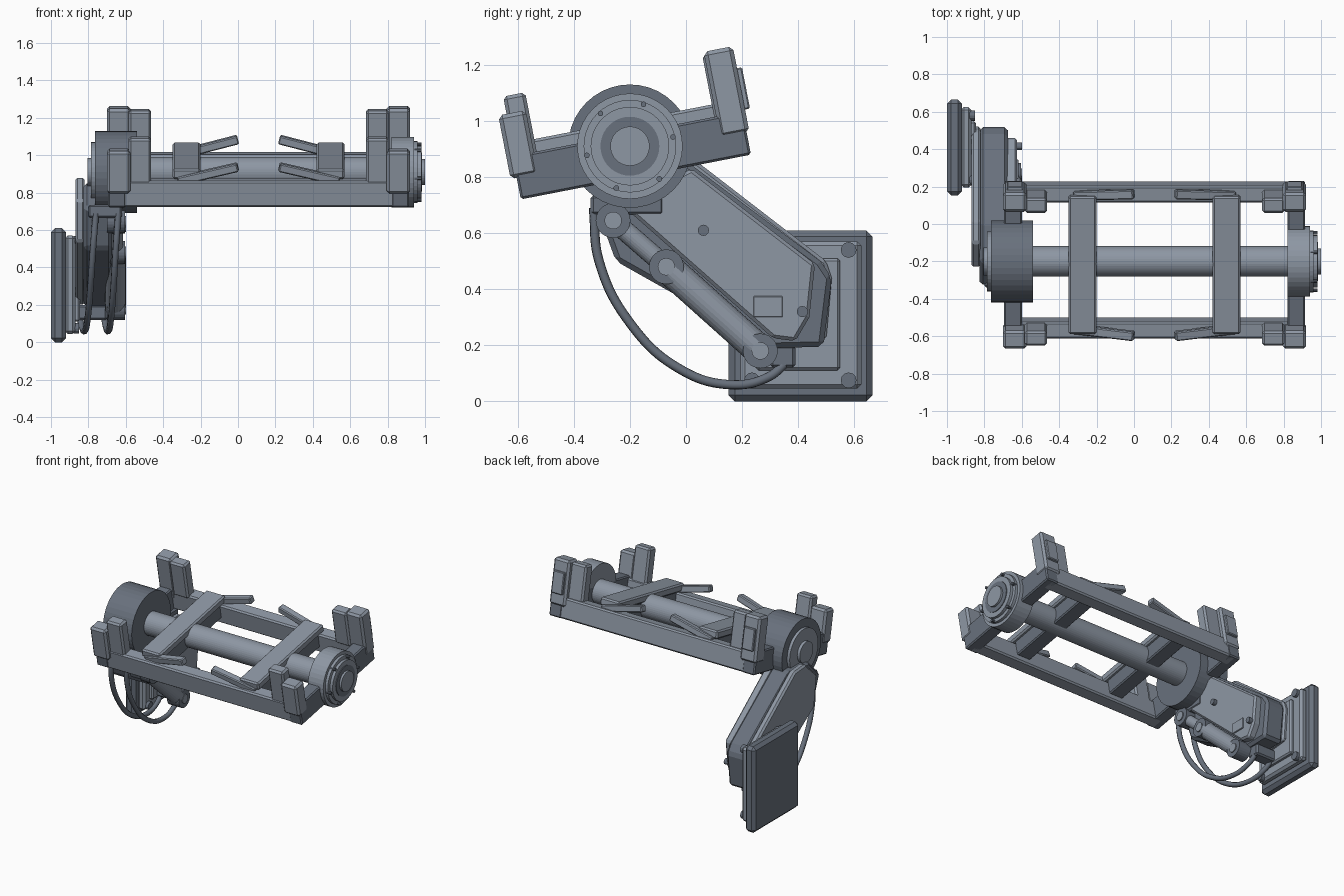
import bpy, bmesh, math
from mathutils import Matrix, Vector

cube = bpy.data.objects.get("Cube")
if cube:
    bpy.data.objects.remove(cube, do_unlink=True)


def material(name, rgb):
    m = bpy.data.materials.new(name)
    m.use_nodes = True
    m.diffuse_color = (*rgb, 1)
    m.node_tree.nodes["Principled BSDF"].inputs["Base Color"].default_value = (*rgb, 1)
    return m


LIGHT = material("light steel", (0.27, 0.31, 0.37))
DARK = material("dark steel", (0.14, 0.165, 0.205))

AXIS = Vector((0, -0.2, 0.91))          # pivot of the tilting cradle
TILT = Matrix.Translation(AXIS) @ Matrix.Rotation(math.radians(11), 4, 'X')
MID = 0.11                              # cradle symmetry plane


def finish(name, bm, mat, bevel=0.0, matrix=None):
    bmesh.ops.recalc_face_normals(bm, faces=bm.faces)
    me = bpy.data.meshes.new(name)
    bm.to_mesh(me)
    bm.free()
    me.materials.append(mat)
    ob = bpy.data.objects.new(name, me)
    bpy.context.collection.objects.link(ob)
    if matrix:
        ob.matrix_world = matrix
    if bevel:
        mod = ob.modifiers.new("edge", 'BEVEL')
        mod.width = bevel
        mod.segments = 1
    return ob


def box(name, xs, ys, zs, mat, bevel=0.01, matrix=None):
    bm = bmesh.new()
    bmesh.ops.create_cube(bm, size=1)
    for v in bm.verts:
        v.co = [sum(r) / 2 + c * abs(r[1] - r[0]) for r, c in zip((xs, ys, zs), v.co)]
    return finish(name, bm, mat, bevel, matrix)


def rod(name, p, q, radius, mat, sides=24, bevel=0.0):
    p, q = Vector(p), Vector(q)
    bm = bmesh.new()
    bmesh.ops.create_cone(bm, cap_ends=True, segments=sides, radius1=radius,
                          radius2=radius, depth=(q - p).length)
    turn = (q - p).to_track_quat('Z', 'Y').to_matrix().to_4x4()
    bm.transform(Matrix.Translation((p + q) / 2) @ turn)
    return finish(name, bm, mat, bevel)


def disc(name, x0, x1, radius, mat, centre=(AXIS.y, AXIS.z), sides=40):
    return rod(name, (x0, *centre), (x1, *centre), radius, mat, sides)


def slab(name, outline, x0, x1, mat, bevel=0.012):
    bm = bmesh.new()
    face = bm.faces.new([bm.verts.new((x0, y, z)) for y, z in outline])
    ext = bmesh.ops.extrude_face_region(bm, geom=[face])
    for v in ext["geom"]:
        if isinstance(v, bmesh.types.BMVert):
            v.co.x = x1
    return finish(name, bm, mat, bevel)


def both(x0, x1):
    """An x range and its mirror across the cradle centre."""
    return (("left", (x0, x1)), ("right", (2 * MID - x1, 2 * MID - x0)))


# Cradle frame
for end, s in (("front", -1), ("back", 1)):
    ys = sorted((s * 0.325, s * 0.415))
    box(end + "_rail", (-0.66, 0.88), ys, (-0.112, 0.03), LIGHT, 0.01, TILT)
for side, xs in both(0.82, 0.915):
    box(side + "_end_beam", xs, (-0.418, 0.418), (-0.112, 0.045), DARK, 0.008, TILT)

# Cross planks with lower beams
for side, xs in both(0.42, 0.57):
    box(side + "_plank", xs, (-0.38, 0.37), (0.035, 0.09), LIGHT, 0.01, TILT)
    box(side + "_under_beam", (xs[0] + 0.02, xs[1] - 0.02), (-0.33, 0.33),
        (-0.07, 0.04), DARK, 0.008, TILT)

# Corner pads
for side, xs in both(0.795, 0.92):
    box(side + "_front_pad", xs, (-0.44, -0.34), (-0.034, 0.197), LIGHT, 0.014, TILT)
    box(side + "_back_pad", xs, (0.322, 0.428), (-0.032, 0.28), LIGHT, 0.014, TILT)
    inner = (xs[0] + 0.02, xs[1] - 0.02)
    box(side + "_back_pad_plate", inner, (0.42, 0.446), (0.05, 0.2), LIGHT, 0.005, TILT)
for side, xs in both(0.685, 0.805):
    box(side + "_front_inner_pad", xs, (-0.41, -0.33), (0.01, 0.26), LIGHT, 0.012, TILT)
    box(side + "_back_inner_pad", xs, (0.315, 0.395), (0.01, 0.27), LIGHT, 0.012, TILT)

# Sloping fingers rising toward the middle
for side, d in (("left", 1), ("right", -1)):
    for end, s in (("front", -1), ("back", 1)):
        place = (TILT @ Matrix.Translation((MID + d * 0.27, s * 0.375, 0.063))
                 @ Matrix.Rotation(d * math.radians(14), 4, 'Y')
                 @ Matrix.Rotation(-s * d * math.radians(4), 4, 'Z'))
        box(f"{side}_{end}_finger", (-0.165, 0.165), (-0.025, 0.025),
            (-0.023, 0.023), LIGHT, 0.006, place)

# Central tube, drum and bearing
disc("tube", -0.6, 0.88, 0.082, LIGHT)
disc("drum", -0.765, -0.54, 0.22, DARK)
disc("drum_cap", -0.785, -0.76, 0.16, LIGHT)
disc("drum_hub", -0.805, -0.78, 0.075, LIGHT)
disc("bearing", 0.82, 0.94, 0.188, LIGHT)
disc("bearing_step", 0.935, 0.96, 0.165, LIGHT)
disc("bearing_cap", 0.955, 0.98, 0.14, LIGHT)
disc("bearing_recess", 0.97, 0.985, 0.105, DARK)
disc("bearing_hub", 0.975, 1.0, 0.07, LIGHT)
for i in range(6):
    a = math.radians(12 + 60 * i)
    spot = (AXIS.y + 0.157 * math.cos(a), AXIS.z + 0.157 * math.sin(a))
    disc(f"bearing_bolt_{i + 1}", 0.945, 0.98, 0.01, DARK, spot, 10)

# Wall base
box("base_plate", (-1, -0.92), (0.152, 0.665), (0, 0.61), DARK, 0.022)
box("base_step", (-0.925, -0.87), (0.195, 0.625), (0.045, 0.57), LIGHT, 0.015)
box("base_inner_plate", (-0.88, -0.845), (0.25, 0.55), (0.11, 0.51), LIGHT, 0.01)
for i, y in enumerate((0.235, 0.58)):
    for j, z in enumerate((0.075, 0.54)):
        disc(f"base_bolt_{i}{j}", -0.88, -0.85, 0.028, DARK, (y, z), 12)

# Arm
slab("arm_back_plate", [(-0.1, 0.88), (0.02, 0.87), (0.5, 0.5), (0.52, 0.44), (0.5, 0.22),
                        (0.3, 0.2), (-0.2, 0.54), (-0.23, 0.76)], -0.87, -0.82, LIGHT)
slab("arm_body", [(-0.33, 0.72), (-0.2, 0.85), (0.01, 0.85), (0.48, 0.5), (0.52, 0.44),
                  (0.49, 0.195), (0.3, 0.19), (-0.25, 0.5)], -0.825, -0.675, DARK, 0.018)
slab("arm_front_panel", [(-0.16, 0.74), (0.02, 0.83), (0.46, 0.49), (0.44, 0.3), (0.39, 0.215),
                         (0.31, 0.225), (-0.2, 0.675)], -0.69, -0.625, LIGHT)
box("arm_hatch", (-0.63, -0.618), (0.24, 0.345), (0.3, 0.375), LIGHT, 0.003)
for i, spot in enumerate(((0.062, 0.61), (0.415, 0.32))):
    disc(f"arm_bolt_{i + 1}", -0.64, -0.6, 0.02, DARK, spot, 12)

# Piston along the arm
TOP, JOINT, FOOT = (-0.26, 0.645), (-0.07, 0.48), (0.265, 0.18)
rod("piston_rod", (-0.65, *TOP), (-0.65, *JOINT), 0.036, LIGHT)
rod("piston_barrel", (-0.655, *JOINT), (-0.655, *FOOT), 0.055, LIGHT)
for name, spot in (("top", TOP), ("middle", JOINT), ("bottom", FOOT)):
    disc(name + "_knuckle", -0.7, -0.605, 0.062, DARK, spot, 24)
    disc(name + "_pin", -0.62, -0.598, 0.031, LIGHT, spot, 20)

# Cable fittings and cables
box("cable_block", (-0.8, -0.62), (-0.34, -0.08), (0.665, 0.735), DARK)
box("cable_foot", (-0.86, -0.7), (0.3, 0.39), (0.12, 0.2), DARK)
PATH = [(-0.33, 0.69), (-0.31, 0.5), (-0.2, 0.28), (-0.03, 0.12),
        (0.15, 0.06), (0.29, 0.085), (0.37, 0.15)]
for name, x0, x1 in (("outer", -0.76, -0.85), ("inner", -0.64, -0.72)):
    cu = bpy.data.curves.new(name + "_cable", 'CURVE')
    cu.dimensions = '3D'
    cu.bevel_depth = 0.017
    cu.bevel_resolution = 2
    cu.use_fill_caps = True
    sp = cu.splines.new('BEZIER')
    sp.bezier_points.add(len(PATH) - 1)
    for i, (pt, (y, z)) in enumerate(zip(sp.bezier_points, PATH)):
        pt.co = (x0 + (x1 - x0) * i / (len(PATH) - 1), y, z)
        pt.handle_left_type = pt.handle_right_type = 'AUTO'
    cu.materials.append(DARK)
    bpy.context.collection.objects.link(bpy.data.objects.new(name + "_cable", cu))
